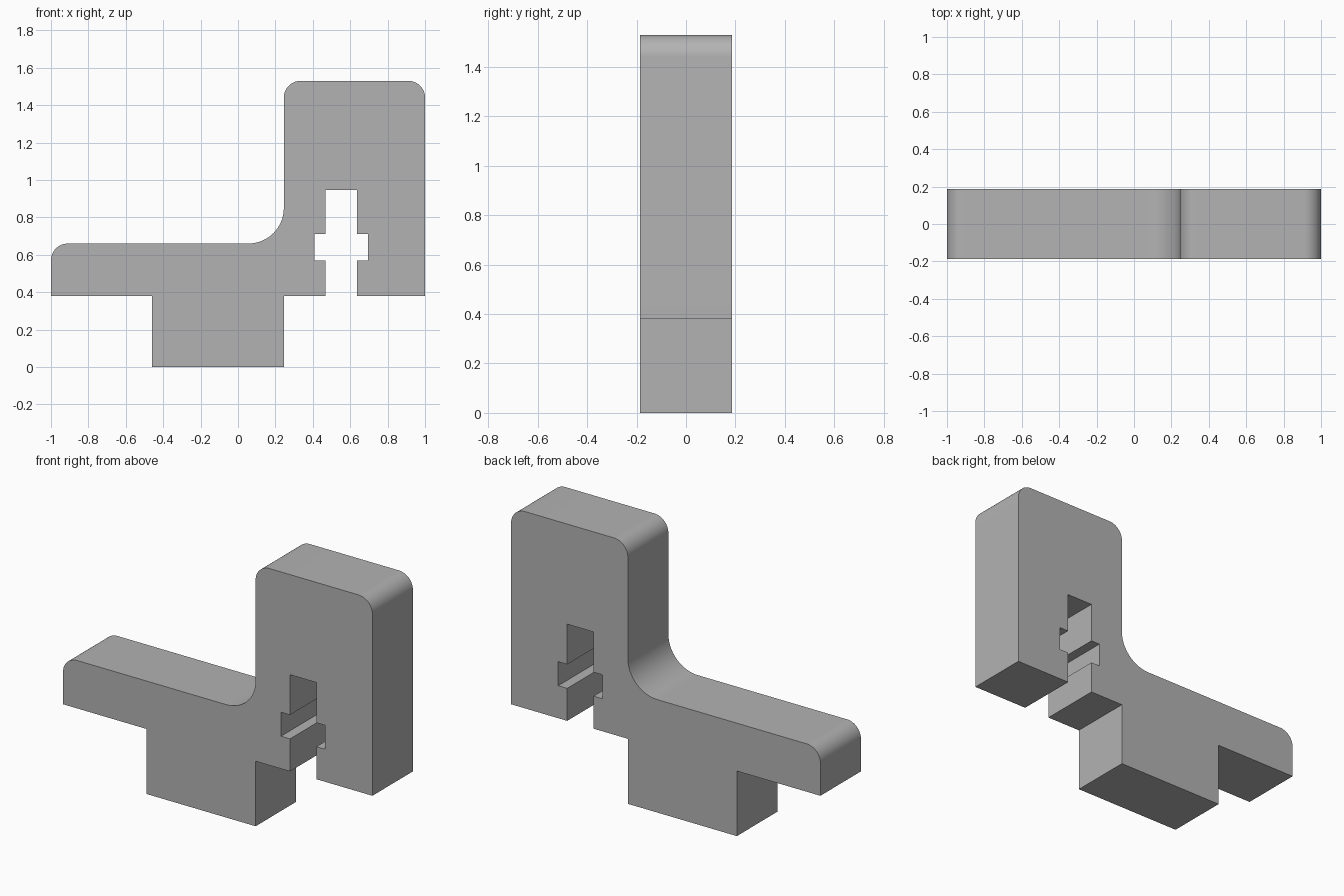
import bpy
import bmesh
from math import sin, cos, radians

if "Cube" in bpy.data.objects:
    bpy.data.objects.remove(bpy.data.objects["Cube"], do_unlink=True)

HALF_DEPTH = 0.187
TOP, LEDGE, UNDER = 1.53, 0.66, 0.38
STEP = 0.245      # x of the upright's inner wall
ROUND, FILLET = 0.09, 0.19

grey = bpy.data.materials.new("plain grey")
grey.use_nodes = True
colour = (0.45, 0.45, 0.45, 1)
grey.diffuse_color = colour
grey.node_tree.nodes["Principled BSDF"].inputs["Base Color"].default_value = colour


def arc(cx, cz, radius, start, end, steps=16):
    """Points along a rounded corner, angles in degrees."""
    angles = [radians(start + (end - start) * i / steps) for i in range(steps + 1)]
    return [(cx + radius * cos(a), cz + radius * sin(a)) for a in angles]


# Keyed slot, mirrored about its centre line
SLOT_X = 0.552
slot_half = [(0.085, UNDER), (0.085, 0.57), (0.143, 0.57),
             (0.143, 0.71), (0.085, 0.71), (0.085, 0.945)]
slot = [(SLOT_X - w, z) for w, z in slot_half]
slot += [(SLOT_X + w, z) for w, z in reversed(slot_half)]

# Side outline: foot, slot, upright, then arm
outline = [(-1, UNDER), (-0.46, UNDER), (-0.46, 0), (STEP, 0), (STEP, UNDER)]
outline += slot
outline += [(1, UNDER)]
outline += arc(1 - ROUND, TOP - ROUND, ROUND, 0, 90)
outline += arc(STEP + ROUND, TOP - ROUND, ROUND, 90, 180)
outline += arc(STEP - FILLET, LEDGE + FILLET, FILLET, 0, -90)
outline += arc(-1 + ROUND, LEDGE - ROUND, ROUND, 90, 180)

# Extrude the outline through the depth
bm = bmesh.new()
front = bm.faces.new([bm.verts.new((x, -HALF_DEPTH, z)) for x, z in outline])
result = bmesh.ops.extrude_face_region(bm, geom=[front], use_keep_orig=True)
back = [v for v in result["geom"] if isinstance(v, bmesh.types.BMVert)]
bmesh.ops.translate(bm, verts=back, vec=(0, 2 * HALF_DEPTH, 0))
bmesh.ops.recalc_face_normals(bm, faces=bm.faces)
mesh = bpy.data.meshes.new("slotted_bracket")
bm.to_mesh(mesh)
bm.free()

bracket = bpy.data.objects.new("slotted_bracket", mesh)
bpy.context.collection.objects.link(bracket)
mesh.materials.append(grey)

# Smooth the rounded corners, keep the rest crisp
bpy.ops.object.select_all(action="DESELECT")
bracket.select_set(True)
bpy.context.view_layer.objects.active = bracket
bpy.ops.object.shade_smooth_by_angle(angle=radians(30))
